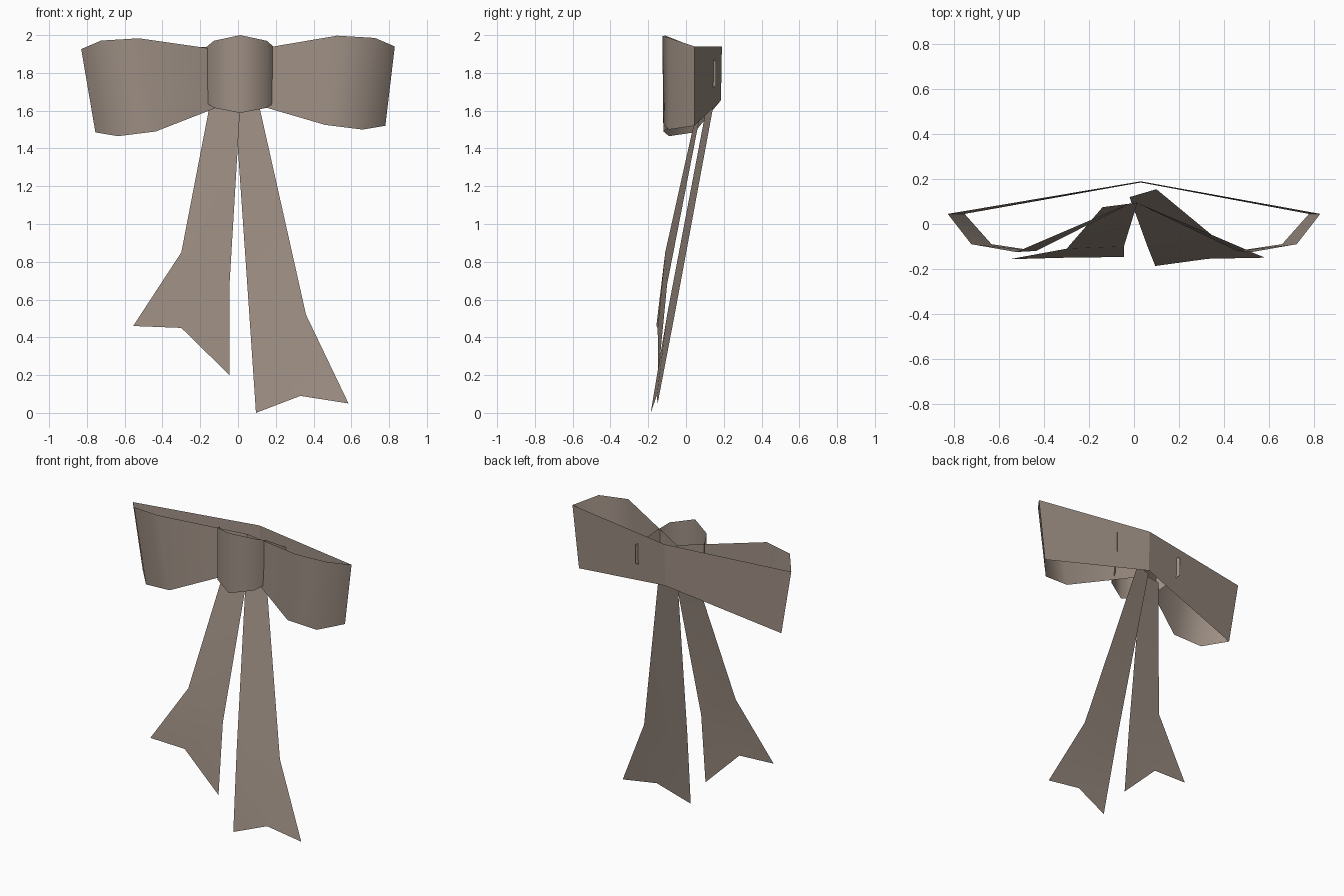
import bpy
import math

cube = bpy.data.objects.get("Cube")
if cube:
    bpy.data.objects.remove(cube, do_unlink=True)

# One taupe cloth colour for the whole bow
cloth = bpy.data.materials.new("taupe_cloth")
cloth.use_nodes = True
colour = (0.34, 0.275, 0.23, 1.0)
cloth.diffuse_color = colour
shader = cloth.node_tree.nodes["Principled BSDF"]
shader.inputs["Base Color"].default_value = colour
shader.inputs["Roughness"].default_value = 0.9


def make_sheet(name, points, faces):
    """Create a thin cloth sheet with soft shading and crisp folds."""
    mesh = bpy.data.meshes.new(name)
    mesh.from_pydata(points, [], faces)
    mesh.materials.append(cloth)
    sheet = bpy.data.objects.new(name, mesh)
    bpy.context.collection.objects.link(sheet)
    bpy.ops.object.select_all(action="DESELECT")
    sheet.select_set(True)
    bpy.context.view_layer.objects.active = sheet
    bpy.ops.object.shade_smooth_by_angle(angle=math.radians(60))
    return sheet


def make_ribbon(name, upper, lower):
    """Bridge an upper and a lower edge with a row of quads."""
    count = len(upper)
    faces = [(i, i + 1, count + i + 1, count + i) for i in range(count - 1)]
    return make_sheet(name, upper + lower, faces)


# Bow loops: back centre, outer tip, front bulge, pinched front centre
def make_loop(name, side, drop, sag, shift):
    upper = [(0.83, 0.045, 1.94), (0.725, -0.09, 1.985), (0.525, -0.125, 1.997)]
    lower = [(0.78, 0.045, 1.52), (0.66, -0.09, 1.5), (0.46, -0.12, 1.525)]
    upper = [(side * x, y, z - drop) for x, y, z in upper]
    lower = [(side * (x - shift), y, z - sag) for x, y, z in lower]
    upper = [(0.03, 0.19, 1.94)] + upper + [(0, 0.1, 1.908)]
    lower = [(0.03, 0.185, 1.655)] + lower + [(0, 0.1, 1.66)]
    make_ribbon(name, upper, lower)


make_loop("left_loop", 1, 0, 0, 0)
make_loop("right_loop", -1, 0.014, 0.035, 0.025)

# Knot band: curved front, sides swept back and narrowing to the rear
half_knot = [(0.26, 0.16, 1.86, 1.735), (0.178, 0.04, 1.938, 1.64),
             (0.14, -0.04, 1.97, 1.615)]
centre = [(0, -0.115, 2.0, 1.588)]
outline = half_knot + centre + [(-x, y, t, b) for x, y, t, b in reversed(half_knot)]
offset = 0.012
make_ribbon("knot",
            [(x + offset, y, top) for x, y, top, bottom in outline],
            [(x + offset, y, bottom) for x, y, top, bottom in outline])


# Tails: outer edge, inner edge and a notch in the hem
def make_tail(name, outer, inner, notch):
    points = outer + inner + [notch]
    make_sheet(name, points, [(0, 1, 4, 3), (1, 2, 6, 4), (4, 6, 5)])


make_tail("left_tail",
          [(0.1, 0.155, 1.68), (0.36, -0.06, 0.52), (0.585, -0.15, 0.05)],
          [(-0.02, 0.12, 1.68), (0.06, -0.1, 0.52), (0.095, -0.187, 0)],
          (0.33, -0.155, 0.09))
make_tail("right_tail",
          [(-0.14, 0.075, 1.68), (-0.3, -0.11, 0.85), (-0.555, -0.157, 0.46)],
          [(0.015, 0.095, 1.68), (-0.045, -0.1, 0.68), (-0.045, -0.147, 0.2)],
          (-0.3, -0.15, 0.45))
